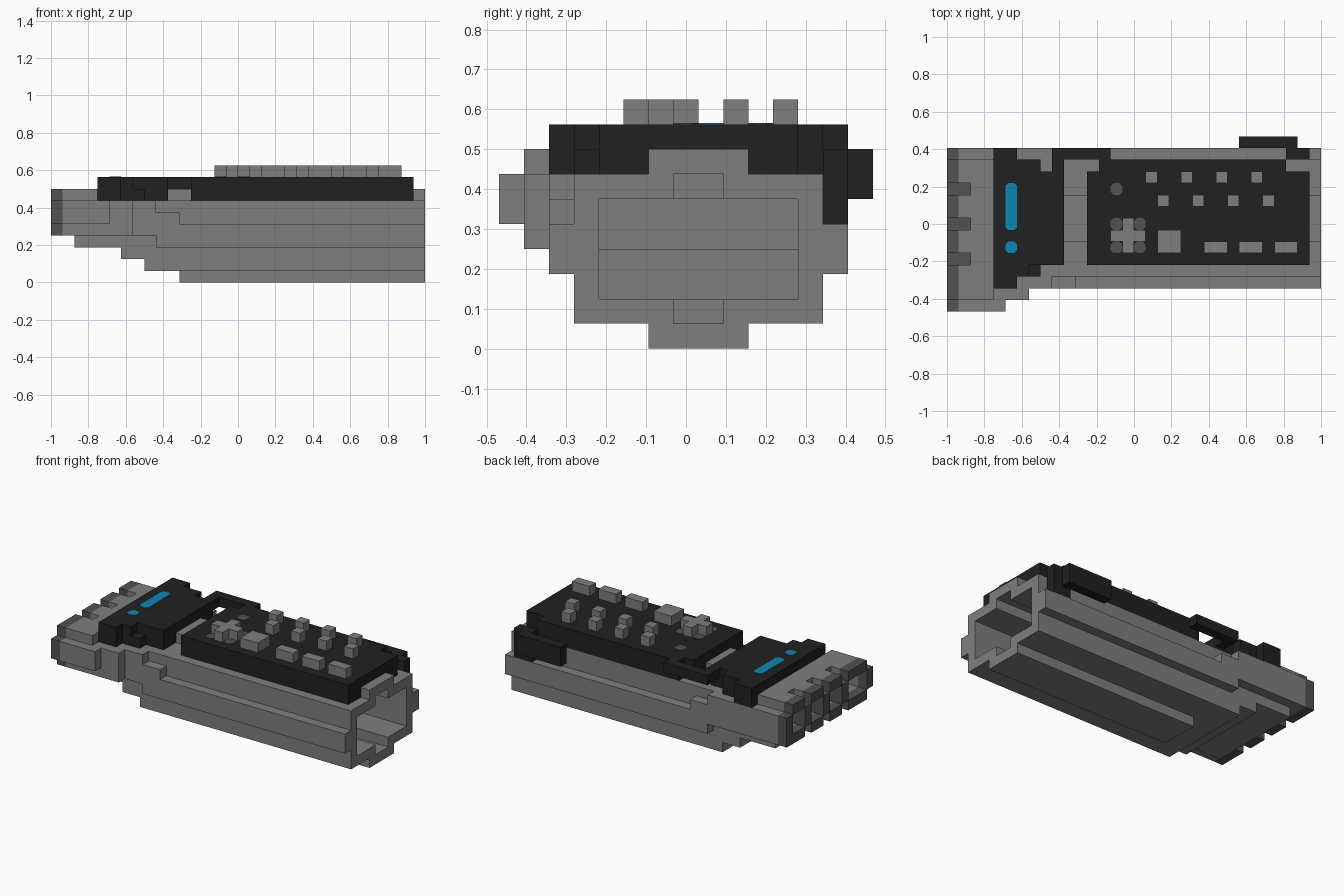
import bpy, bmesh
from mathutils import Vector
from itertools import product

cube = bpy.data.objects.get("Cube")
if cube:
    bpy.data.objects.remove(cube)

U = 1 / 16                       # edge of one block
ORIGIN = Vector((-1, -7.5 * U, 0))


def material(name, rgb):
    m = bpy.data.materials.new(name)
    m.use_nodes = True
    m.diffuse_color = (*rgb, 1)
    bsdf = next(n for n in m.node_tree.nodes if n.type == 'BSDF_PRINCIPLED')
    bsdf.inputs["Base Color"].default_value = (*rgb, 1)
    return m


GREY = material("grey", (.21, .21, .21))
DARK = material("dark_grey", (.085, .085, .085))
BLACK = material("black", (.015, .015, .015))
BLUE = material("blue", (.004, .24, .46))


def cells(*boxes):
    """Block cells inside boxes given as x0, x1, y0, y1, z0, z1."""
    return {c for a, b, d, e, f, g in boxes
            for c in product(range(a, b), range(d, e), range(f, g))}


def finish(name, bm, mats):
    me = bpy.data.meshes.new(name)
    bm.to_mesh(me)
    bm.free()
    for m in mats:
        me.materials.append(m)
    ob = bpy.data.objects.new(name, me)
    bpy.context.collection.objects.link(ob)
    return ob


def blocks(name, solid, mats, rule=lambda c: 0):
    """Skin a set of cells with outward faces and merge the flat areas."""
    bm = bmesh.new()
    verts = {}

    def vert(p):
        if p not in verts:
            verts[p] = bm.verts.new(ORIGIN + Vector(p) * U)
        return verts[p]

    for c in sorted(solid):
        for axis, side in product(range(3), (0, 1)):
            near = list(c)
            near[axis] += 2 * side - 1
            if tuple(near) in solid:
                continue
            u, v = (axis + 1) % 3, (axis + 2) % 3
            loop = []
            for du, dv in ((0, 0), (1, 0), (1, 1), (0, 1)):
                p = list(c)
                p[axis] += side
                p[u] += du
                p[v] += dv
                loop.append(vert(tuple(p)))
            face = bm.faces.new(loop if side else loop[::-1])
            face.material_index = rule(c)
    bmesh.ops.dissolve_limit(bm, angle_limit=.01, verts=bm.verts, edges=bm.edges,
                             delimit={'MATERIAL'})
    return finish(name, bm, mats)


def plate(name, x0, x1, y0, y1, mat, cut=.25, top=9):
    """Thin painted plate with clipped corners."""
    bm = bmesh.new()
    outline = [(x0 + cut, y0), (x1 - cut, y0), (x1, y0 + cut), (x1, y1 - cut),
               (x1 - cut, y1), (x0 + cut, y1), (x0, y1 - cut), (x0, y0 + cut)]
    base = bm.faces.new([bm.verts.new(ORIGIN + Vector((x, y, top)) * U) for x, y in outline])
    up = bmesh.ops.extrude_face_region(bm, geom=[base])["geom"]
    bmesh.ops.translate(bm, vec=(0, 0, .003),
                        verts=[v for v in up if isinstance(v, bmesh.types.BMVert)])
    bmesh.ops.recalc_face_normals(bm, faces=bm.faces)
    return finish(name, bm, [mat])


# Forearm sleeve, wrist and glove
sleeve = cells((11, 32, 6, 10, 0, 1), (11, 32, 3, 13, 1, 3), (11, 32, 2, 14, 3, 5),
               (11, 32, 3, 13, 5, 7), (4, 32, 6, 10, 7, 8))
wrist = cells((8, 11, 3, 13, 1, 2), (6, 11, 3, 13, 2, 3), (2, 11, 3, 13, 3, 4),
              (9, 11, 2, 14, 3, 6), (9, 11, 3, 13, 6, 7))
glove = cells((0, 9, 2, 14, 4, 7), (0, 7, 1, 2, 4, 7), (0, 5, 0, 1, 5, 7),
              (0, 4, 1, 13, 7, 8))
arm_hollow = cells((10, 32, 4, 12, 2, 6), (12, 32, 7, 9, 1, 7), (6, 10, 4, 12, 4, 6))
GROOVES = (4, 7, 10)
grooves = cells(*[(0, 2, j, j + 1, k, k + 1) for j in GROOVES for k in (4, 7)])
finger_holes = cells(*[(0, 4, a, b, 5, 7) for a, b in ((1, 4), (5, 7), (8, 10), (11, 13))])
blocks("arm_sleeve", (sleeve | wrist | glove) - arm_hollow - grooves - finger_holes,
       [GREY, DARK], lambda c: int(c[0] < 1 or (c[0] < 2 and c[1] in GROOVES)))

# Black housings on top, strap and side hook
blocks("wrist_housing", cells((4, 10, 4, 12, 7, 9), (4, 6, 2, 14, 7, 9), (6, 7, 3, 4, 7, 9),
                              (7, 8, 3, 4, 7, 8), (6, 8, 12, 13, 7, 9)), [BLACK])
blocks("key_panel", cells((12, 31, 4, 12, 7, 9), (13, 29, 12, 13, 7, 9)), [BLACK])
blocks("strap", cells((9, 10, 12, 14, 8, 9), (10, 14, 13, 14, 8, 9)), [BLACK])
blocks("side_hook", cells((29, 31, 13, 14, 5, 8), (25, 30, 14, 15, 6, 8)), [BLACK])

# Raised keys
for i in range(4):
    x = 17 + 3 * i
    blocks("upper_key", cells((x, x + 1, 11, 12, 9, 10)), [GREY])
    blocks("middle_key", cells((x + 1, x + 2, 9, 10, 9, 10)), [GREY])
for x in (22, 25, 28):
    blocks("lower_key", cells((x, x + 2, 5, 6, 9, 10)), [GREY])
blocks("square_key", cells((18, 20, 5, 7, 9, 10)), [GREY])
blocks("direction_pad", cells((14, 17, 6, 7, 9, 10), (15, 16, 5, 8, 9, 10)), [GREY])

# Painted marks
for x, y in product((14, 16), (5, 7)):
    plate("pad_corner", x, x + 1, y, y + 1, DARK)
plate("round_mark", 14, 15, 10, 11, DARK)
plate("long_light", 5, 6, 7, 11, BLUE)
plate("short_light", 5, 6, 5, 6, BLUE)
